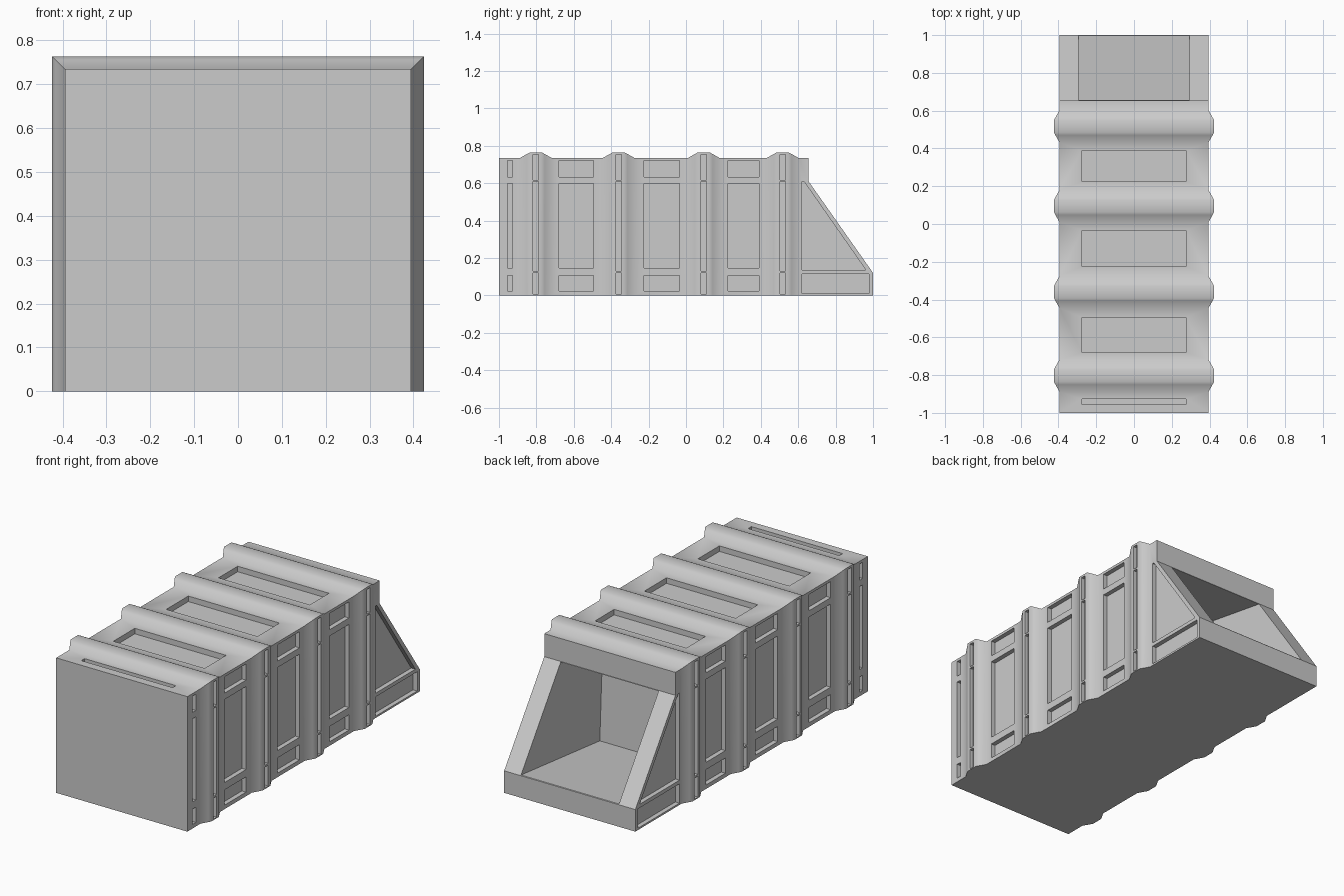
import bpy, bmesh, math

if "Cube" in bpy.data.objects:
    bpy.data.objects.remove(bpy.data.objects["Cube"])

W, H = 0.395, 0.735          # half width and height of the plain box
RIBS = [-0.803, -0.36, 0.095, 0.517]
RIB_PROFILE = [(-0.084, 0), (-0.047, 0.021), (-0.032, 0.029),
               (0.032, 0.029), (0.047, 0.021), (0.084, 0)]


def finish(bm, name):
    bmesh.ops.recalc_face_normals(bm, faces=bm.faces)
    me = bpy.data.meshes.new(name)
    bm.to_mesh(me)
    bm.free()
    ob = bpy.data.objects.new(name, me)
    bpy.context.collection.objects.link(ob)
    return ob


def prism(bm, yz, x0, x1):
    """Extrude a side-view outline from x0 to x1."""
    a = [bm.verts.new((x0, y, z)) for y, z in yz]
    b = [bm.verts.new((x1, y, z)) for y, z in yz]
    bm.faces.new(a)
    bm.faces.new(b[::-1])
    for i in range(len(a)):
        j = (i + 1) % len(a)
        bm.faces.new((a[i], b[i], b[j], a[j]))


def rect(y0, y1, z0, z1):
    return [(y0, z0), (y1, z0), (y1, z1), (y0, z1)]


def cut(target, cutter):
    cutter.hide_render = True
    m = target.modifiers.new("cut", 'BOOLEAN')
    m.operation, m.solver, m.object = 'DIFFERENCE', 'EXACT', cutter
    bpy.context.view_layer.objects.active = target
    bpy.ops.object.modifier_apply(modifier=m.name)
    bpy.data.objects.remove(cutter)


# Ribbed hull: rectangular sections lofted along y
stations = [(-1, 0)] + [(c + dy, o) for c in RIBS for dy, o in RIB_PROFILE] + [(1, 0)]
bm = bmesh.new()
rings = []
for y, o in stations:
    w, h = W + o, H + o
    rings.append([bm.verts.new(p) for p in
                  ((-w, y, 0), (w, y, 0), (w, y, h), (-w, y, h))])
bm.faces.new(rings[0])
bm.faces.new(rings[-1][::-1])
for r, s in zip(rings, rings[1:]):
    for i in range(4):
        j = (i + 1) % 4
        bm.faces.new((r[i], r[j], s[j], s[i]))
hull = finish(bm, "ribbed_hull")

# Sloped rear end
bm = bmesh.new()
prism(bm, [(0.655, 0.61), (1, 0.12), (1.1, 0.12), (1.1, 0.9), (0.655, 0.9)], -0.6, 0.6)
cut(hull, finish(bm, "slope_cutter"))

# Rear opening, widening inward
bm = bmesh.new()
prism(bm, [(0.29, 0.67), (0.32, 0.05), (0.998, 0.123), (1.08, 0.18),
           (0.735, 0.666), (0.657, 0.607)], -0.295, 0.295)
cut(hull, finish(bm, "opening_cutter"))

# Recessed panels on sides, ribs, rear gusset and roof
bm = bmesh.new()
D = 0.025
BAYS = [(-0.955, -0.927), (-0.68, -0.495), (-0.225, -0.035), (0.225, 0.39)]
for s in (-1, 1):
    for y0, y1 in BAYS:
        for z0, z1 in ((0.022, 0.105), (0.145, 0.597), (0.632, 0.72)):
            prism(bm, rect(y0, y1, z0, z1), s * (W - D), s * 0.5)
    for c in RIBS:
        for z0, z1 in ((0.006, 0.12), (0.13, 0.608), (0.617, 0.752)):
            prism(bm, rect(c - 0.014, c + 0.014, z0, z1), s * (W + 0.029 - 0.02), s * 0.5)
    prism(bm, [(0.62, 0.135), (0.962, 0.135), (0.63, 0.61), (0.62, 0.61)],
          s * (W - D), s * 0.5)
    prism(bm, rect(0.62, 0.978, 0.01, 0.115), s * (W - D), s * 0.5)
for y0, y1 in BAYS:
    prism(bm, rect(y0, y1, H - 0.03, 0.9), -0.275, 0.275)
cut(hull, finish(bm, "panel_cutter"))

# Soft rib shading, crisp edges elsewhere
bpy.ops.object.select_all(action='DESELECT')
hull.select_set(True)
bpy.context.view_layer.objects.active = hull
bpy.ops.object.shade_smooth_by_angle(angle=math.radians(34))
